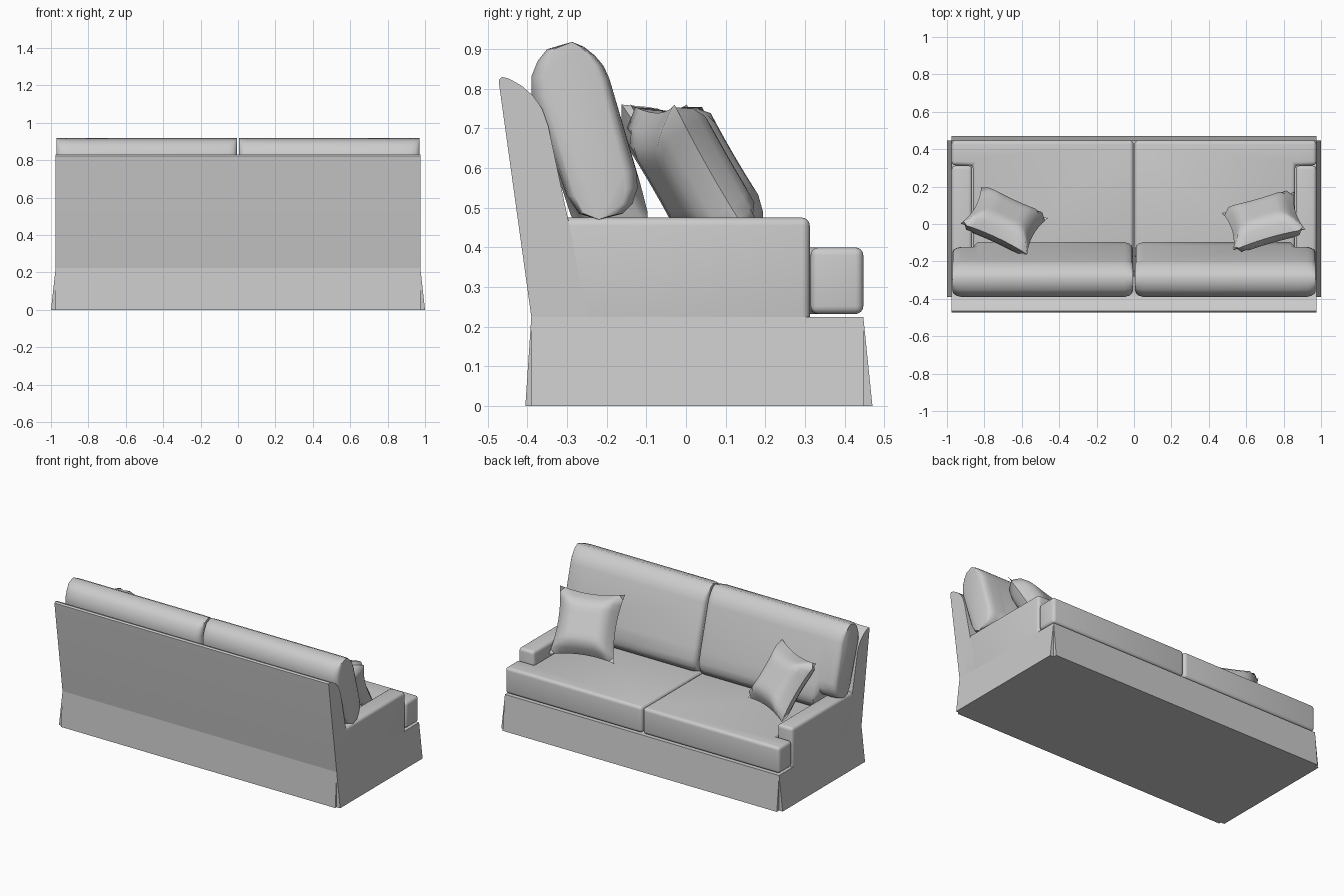
import bpy, bmesh, math
from mathutils import Vector

cube = bpy.data.objects.get("Cube")
if cube:
    bpy.data.objects.remove(cube, do_unlink=True)

fabric = bpy.data.materials.new("grey_fabric")
fabric.use_nodes = True
GREY = (0.6, 0.6, 0.6, 1)
fabric.diffuse_color = GREY
fabric.node_tree.nodes["Principled BSDF"].inputs["Base Color"].default_value = GREY


def finish(name, bm, angle=35):
    """Turn a bmesh into a shaded object."""
    bmesh.ops.recalc_face_normals(bm, faces=bm.faces)
    mesh = bpy.data.meshes.new(name)
    bm.to_mesh(mesh)
    bm.free()
    mesh.materials.append(fabric)
    obj = bpy.data.objects.new(name, mesh)
    bpy.context.collection.objects.link(obj)
    bpy.ops.object.select_all(action='DESELECT')
    obj.select_set(True)
    bpy.context.view_layer.objects.active = obj
    bpy.ops.object.shade_smooth_by_angle(angle=math.radians(angle))
    return obj


def loft(name, rings, bevel=0, angle=35):
    """Skin closed rings of points, cap both ends and round the edges."""
    bm = bmesh.new()
    loops = [[bm.verts.new(p) for p in ring] for ring in rings]
    n = len(loops[0])
    for a, b in zip(loops, loops[1:]):
        for i in range(n):
            j = (i + 1) % n
            bm.faces.new((a[i], a[j], b[j], b[i]))
    bm.faces.new(loops[0])
    bm.faces.new(loops[-1])
    bmesh.ops.recalc_face_normals(bm, faces=bm.faces)
    if bevel:
        bmesh.ops.bevel(bm, geom=bm.edges[:], offset=bevel, segments=4,
                        profile=0.5, affect='EDGES')
    return finish(name, bm, angle)


def along_x(name, profile, x0, x1, **kw):
    return loft(name, [[(x, y, z) for y, z in profile] for x in (x0, x1)], **kw)


def along_y(name, profile, y0, y1, **kw):
    return loft(name, [[(x, y, z) for x, z in profile] for y in (y0, y1)], **kw)


def along_z(name, profile, z0, z1, **kw):
    return loft(name, [[(x, y, z) for x, y in profile] for z in (z0, z1)], **kw)


W, BACK, FRONT, DECK = 0.975, -0.39, 0.447, 0.225
ARM_IN, ARM_FRONT = 0.865, 0.312

# Base box and flared skirt panels
along_z("base", [(-W, BACK), (W, BACK), (W, FRONT), (-W, FRONT)], 0, DECK)
along_x("front_skirt", [(FRONT, 0), (0.47, 0), (FRONT, DECK)], -W, W)
along_x("back_skirt", [(BACK, 0), (-0.405, 0), (BACK, DECK)], -W, W)

# Leaning backrest with a rolled top
along_x("backrest", [(BACK, DECK), (-0.471, 0.81), (-0.472, 0.822), (-0.464, 0.83),
                     (-0.445, 0.825), (-0.415, 0.808), (-0.385, 0.782), (-0.362, 0.748),
                     (-0.347, 0.705), (-0.295, 0.46), (-0.25, DECK)], -W, W)

# Back cushion cross-sections: above the arms, and between them
TOP = [(-0.39, 0.78), (-0.39, 0.83), (-0.374, 0.87), (-0.35, 0.9), (-0.287, 0.918),
       (-0.258, 0.906), (-0.23, 0.884), (-0.208, 0.858), (-0.193, 0.825)]
WING = TOP + [(-0.125, 0.59), (-0.122, 0.55), (-0.135, 0.51), (-0.16, 0.485),
              (-0.22, 0.47), (-0.27, 0.485), (-0.3, 0.53)]
MIDDLE = TOP + [(-0.115, 0.56), (-0.097, 0.49), (-0.098, 0.45), (-0.12, 0.41),
                (-0.18, 0.395), (-0.25, 0.4), (-0.29, 0.48)]


def cushion_ring(x, profile, k):
    """Cross-section thinned toward the leaning centre line by k."""
    ring = []
    for y, z in profile:
        mid = -0.22 - 0.15 * (z - 0.47)
        ring.append((x, mid + (y - mid) * k, z))
    return ring


STATIONS = [(0.006, MIDDLE, 0.72), (0.012, MIDDLE, 0.85), (0.025, MIDDLE, 0.94),
            (0.05, MIDDLE, 1), (0.835, MIDDLE, 1), (0.86, WING, 1), (0.925, WING, 1),
            (0.95, WING, 0.94), (0.965, WING, 0.85), (0.971, WING, 0.72)]

for side, s in (("left", 1), ("right", -1)):
    along_y(side + "_skirt", [(s * W, 0), (s, 0), (s * W, DECK)], BACK, FRONT)
    # Arm, with its lower end sunk into the base
    along_z(side + "_arm", [(s * ARM_IN, -0.36), (s * W, -0.36),
                            (s * W, ARM_FRONT), (s * ARM_IN, ARM_FRONT)],
            0.15, 0.475, bevel=0.02)
    # Seat cushion that wraps round the front of the arm
    seat = [(0.003, -0.3), (ARM_IN - 0.004, -0.3), (ARM_IN - 0.004, ARM_FRONT + 0.002),
            (W, ARM_FRONT + 0.002), (W, FRONT), (0.003, FRONT)]
    along_z(side + "_seat_cushion", [(s * x, y) for x, y in seat], 0.232, 0.4, bevel=0.02)
    loft(side + "_back_cushion",
         [cushion_ring(s * x, p, k) for x, p, k in STATIONS], angle=50)


def throw_pillow(name, centre, across, up, thick=0.082, n=12):
    """Square pillow with pinched corners, hollow sides and a plump middle."""
    c, u_dir, v_dir = Vector(centre), Vector(across), Vector(up)
    normal = u_dir.cross(v_dir).normalized()
    bm = bmesh.new()
    for face in (1, -1):
        grid = []
        for i in range(n + 1):
            row = []
            for j in range(n + 1):
                u, v = 2 * i / n - 1, 2 * j / n - 1
                rim = min(1, (1 - max(abs(u), abs(v))) / 0.5)
                bulge = thick * math.sin(rim * math.pi / 2) ** 0.8
                pu = u * (1 - 0.12 * (1 - v * v))
                pv = v * (1 - 0.12 * (1 - u * u))
                row.append(bm.verts.new(c + u_dir * pu + v_dir * pv + normal * bulge * face))
            grid.append(row)
        for i in range(n):
            for j in range(n):
                bm.faces.new((grid[i][j], grid[i + 1][j], grid[i + 1][j + 1], grid[i][j + 1]))
    bmesh.ops.remove_doubles(bm, verts=bm.verts, dist=0.0005)
    finish(name, bm, 50)


throw_pillow("left_throw_pillow", (0.694, 0.015, 0.585), (0.193, 0.056, 0), (0.03, -0.1, 0.175))
throw_pillow("right_throw_pillow", (-0.694, 0.016, 0.595), (0.178, -0.082, 0), (-0.055, -0.096, 0.165))
